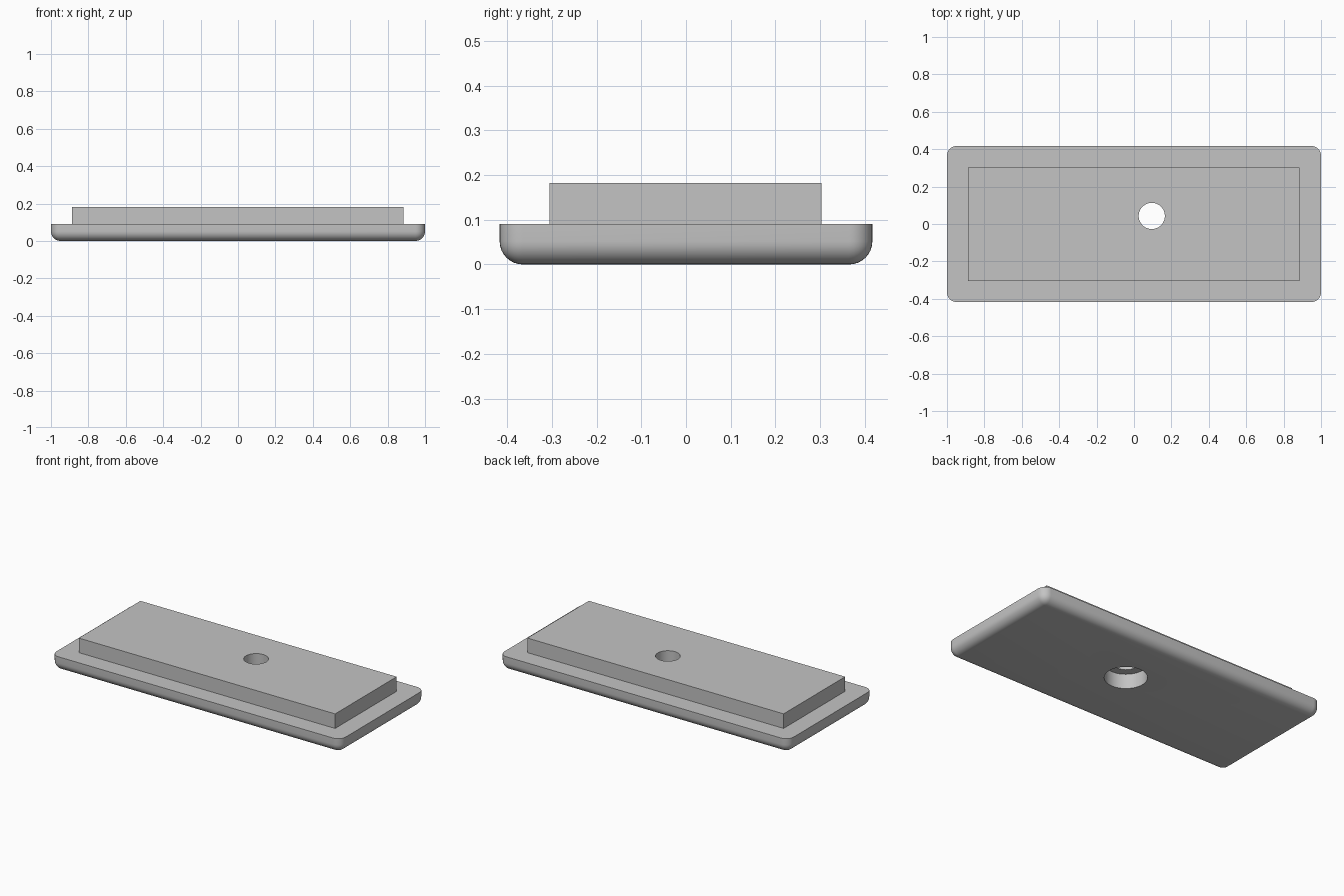
import bpy, bmesh, math
from mathutils import Matrix, Vector

if "Cube" in bpy.data.objects:
    bpy.data.objects.remove(bpy.data.objects["Cube"])

grey = bpy.data.materials.new("plain grey")
grey.diffuse_color = (0.55, 0.55, 0.55, 1)
grey.use_nodes = True
grey.node_tree.nodes["Principled BSDF"].inputs["Base Color"].default_value = grey.diffuse_color


def make_object(name, bm):
    mesh = bpy.data.meshes.new(name)
    bm.to_mesh(mesh)
    bm.free()
    mesh.materials.append(grey)
    ob = bpy.data.objects.new(name, mesh)
    bpy.context.collection.objects.link(ob)
    return ob


def box(name, lo, hi, fillet=0.0):
    """Box between two corners; fillet rounds all but the top edges."""
    lo, hi = Vector(lo), Vector(hi)
    bm = bmesh.new()
    bmesh.ops.create_cube(bm, size=1, matrix=Matrix.Translation((lo + hi) / 2)
                          @ Matrix.Diagonal((hi - lo).to_4d()))
    if fillet:
        edges = [e for e in bm.edges if min(v.co.z for v in e.verts) < hi.z - 1e-5]
        bmesh.ops.bevel(bm, geom=edges, offset=fillet, segments=8,
                        profile=0.5, affect='EDGES')
    return make_object(name, bm)


def cylinder(name, x, y, radius, z0, z1):
    bm = bmesh.new()
    bmesh.ops.create_cone(bm, cap_ends=True, segments=64, radius1=radius,
                          radius2=radius, depth=z1 - z0,
                          matrix=Matrix.Translation((x, y, (z0 + z1) / 2)))
    return make_object(name, bm)


def combine(target, other, operation):
    mod = target.modifiers.new(operation.lower(), 'BOOLEAN')
    mod.object, mod.operation, mod.solver = other, operation, 'EXACT'
    bpy.context.view_layer.objects.active = target
    bpy.ops.object.modifier_apply(modifier=mod.name)
    bpy.data.objects.remove(other)


# Rounded base plate with the raised block on top
plate = box("mounting_plate", (-1, -0.417, 0), (1, 0.417, 0.091), 0.052)
block = box("raised_block", (-0.887, -0.305, 0.07), (0.885, 0.303, 0.182))
combine(plate, block, 'UNION')

# Through hole, widened to a counterbore from below
hx, hy = 0.095, 0.043
combine(plate, cylinder("hole_cutter", hx, hy, 0.07, -0.1, 0.3), 'DIFFERENCE')
combine(plate, cylinder("counterbore_cutter", hx, hy, 0.12, -0.1, 0.091), 'DIFFERENCE')

bpy.ops.object.select_all(action='DESELECT')
plate.select_set(True)
bpy.context.view_layer.objects.active = plate
bpy.ops.object.shade_smooth_by_angle(angle=math.radians(30))
